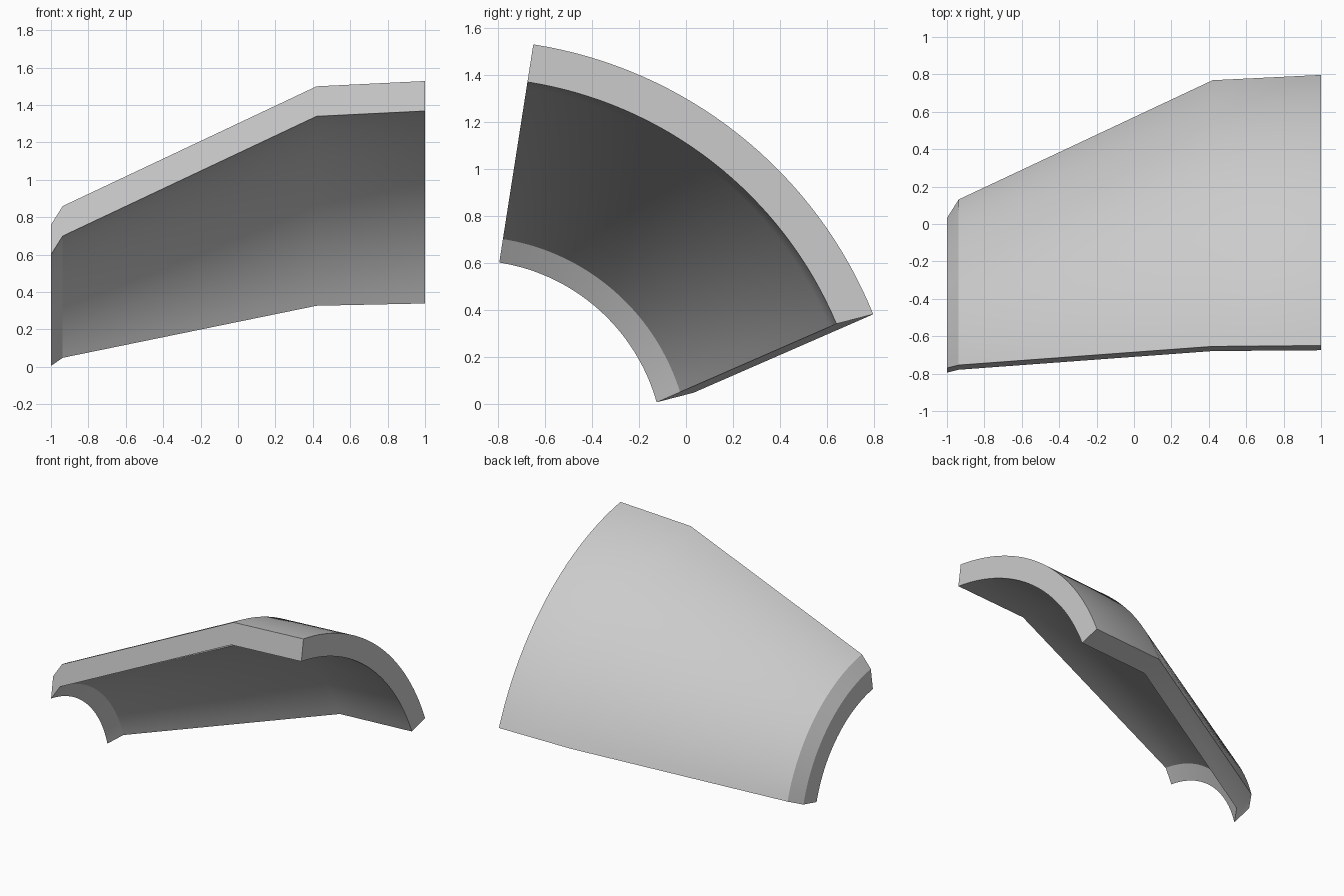
import bpy
import bmesh
from math import radians, cos, sin
from mathutils import Vector

if "Cube" in bpy.data.objects:
    bpy.data.objects.remove(bpy.data.objects["Cube"])

SEGMENTS = 32
THICKNESS = 0.162
# Lengthwise stations: x and how far the section has widened
STATIONS = [(-1.0, 0.0), (-0.937, 0.13), (0.42, 0.963), (1.0, 1.0)]


def arc_point(centre, radius, a0, a1, t):
    a = radians(a0 + (a1 - a0) * t)
    return Vector((centre[0] + radius * cos(a), centre[1] + radius * sin(a)))


def section(widen, t, offset):
    """Point (y, z) on a section, blended from the narrow arc to the wide arc."""
    narrow = arc_point((-0.923, -0.219), 0.829, 81.1, 15.7, t)
    wide = arc_point((-0.94, -0.325), 1.714, 81.1, 22.8, t)
    return narrow.lerp(wide, widen) + arc_point((0, 0), offset, 81.1, 14.5, t)


bm = bmesh.new()

# Closed loop around the shell wall at each step of the sweep
rings = []
for i in range(SEGMENTS + 1):
    t = i / SEGMENTS
    ring = []
    for offset, row in ((0.0, STATIONS), (THICKNESS, STATIONS[::-1])):
        for x, widen in row:
            y, z = section(widen, t, offset)
            ring.append(bm.verts.new((x, y, z)))
    rings.append(ring)

# Inner skin, outer skin and the two curved rims
n = len(rings[0])
for a, b in zip(rings, rings[1:]):
    for j in range(n):
        k = (j + 1) % n
        bm.faces.new((a[j], a[k], b[k], b[j]))

# Straight side walls
for ring in (rings[0], rings[-1]):
    for j in range(len(STATIONS) - 1):
        bm.faces.new((ring[j], ring[j + 1], ring[n - 2 - j], ring[n - 1 - j]))

bmesh.ops.recalc_face_normals(bm, faces=bm.faces)
mesh = bpy.data.meshes.new("curved_shell")
bm.to_mesh(mesh)
bm.free()

grey = bpy.data.materials.new("light grey")
grey.diffuse_color = (0.6, 0.6, 0.6, 1)
grey.use_nodes = True
grey.node_tree.nodes["Principled BSDF"].inputs["Base Color"].default_value = grey.diffuse_color
mesh.materials.append(grey)

shell = bpy.data.objects.new("curved_shell", mesh)
bpy.context.collection.objects.link(shell)
bpy.context.view_layer.objects.active = shell
shell.select_set(True)
bpy.ops.object.shade_smooth_by_angle(angle=radians(30))
